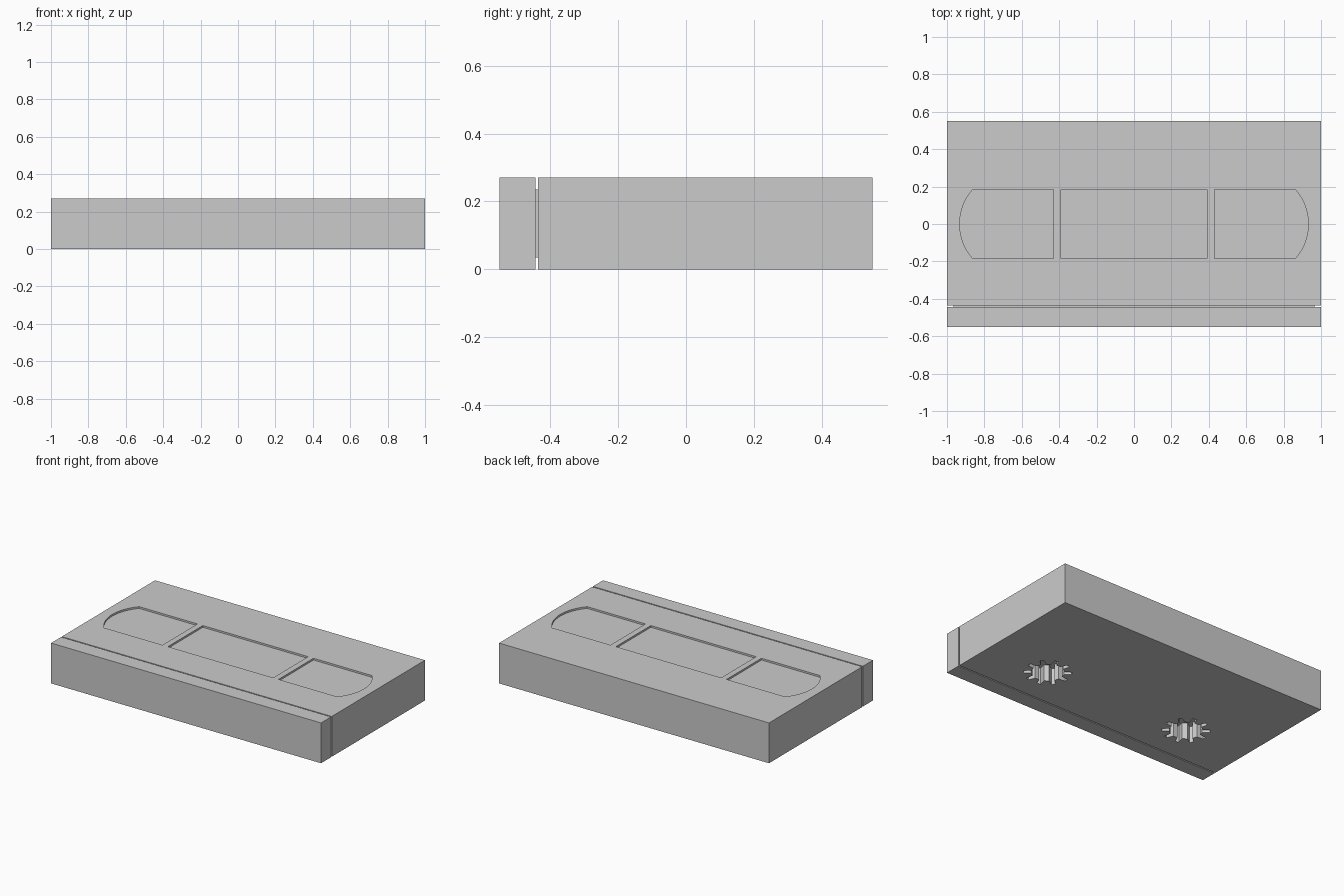
import bpy, bmesh
from math import sin, cos, pi, radians, asin

if "Cube" in bpy.data.objects:
    bpy.data.objects.remove(bpy.data.objects["Cube"])

W, D, H = 1.0, 0.55, 0.27


def make_object(name, bm):
    bmesh.ops.recalc_face_normals(bm, faces=bm.faces)
    mesh = bpy.data.meshes.new(name)
    bm.to_mesh(mesh)
    bm.free()
    obj = bpy.data.objects.new(name, mesh)
    bpy.context.collection.objects.link(obj)
    return obj


def prism(name, outline, z0, z1):
    bm = bmesh.new()
    face = bm.faces.new([bm.verts.new((x, y, z0)) for x, y in outline])
    top = bmesh.ops.extrude_face_region(bm, geom=[face])
    verts = [v for v in top["geom"] if isinstance(v, bmesh.types.BMVert)]
    bmesh.ops.translate(bm, verts=verts, vec=(0, 0, z1 - z0))
    return make_object(name, bm)


def cut(target, cutter):
    cutter.hide_render = True
    mod = target.modifiers.new("cut", "BOOLEAN")
    mod.operation = "DIFFERENCE"
    mod.solver = "EXACT"
    mod.object = cutter
    bpy.context.view_layer.objects.active = target
    bpy.ops.object.modifier_apply(modifier=mod.name)
    bpy.data.objects.remove(cutter)


# Cassette shell: rectangular rings along y, stepping inward for the door groove
bm = bmesh.new()
rings = []
for y, inset in [(-D, 0), (-0.444, 0), (-0.444, 0.035),
                 (-0.436, 0.035), (-0.436, 0), (D, 0)]:
    w, lo, hi = W - inset, inset, H - inset
    rings.append([bm.verts.new((x, y, z))
                  for x, z in [(-w, lo), (w, lo), (w, hi), (-w, hi)]])
for a, b in zip(rings, rings[1:]):
    for i in range(4):
        j = (i + 1) % 4
        bm.faces.new((a[i], a[j], b[j], b[i]))
bm.faces.new(rings[0])
bm.faces.new(rings[-1])
shell = make_object("cassette_shell", bm)

# Recessed label panel in the middle of the top
DEPTH, HY = 0.012, 0.185
cut(shell, prism("label_recess",
                 [(-0.39, -HY), (0.39, -HY), (0.39, HY), (-0.39, HY)],
                 H - DEPTH, H + 0.1))

# Reel windows with a bowed outer end, and toothed spindle holes underneath
R, CX = 0.28, 0.652
half = asin(HY / R)
TEETH, R_IN, R_OUT = 10, 0.10, 0.145
for s in (-1, 1):
    window = [(s * 0.43, HY), (s * 0.43, -HY)]
    for i in range(17):
        a = -half + 2 * half * i / 16
        window.append((s * (CX + R * cos(a)), R * sin(a)))
    cut(shell, prism("window_recess", window, H - DEPTH, H + 0.1))

    gear = []
    for t in range(TEETH):
        for r, deg in [(R_IN, -9), (R_OUT, -5), (R_OUT, 5), (R_IN, 9)]:
            a = 2 * pi * t / TEETH + radians(deg)
            gear.append((s * 0.54 + r * cos(a), -0.16 + r * sin(a)))
    cut(shell, prism("spindle_hole", gear, -0.1, 0.11))
